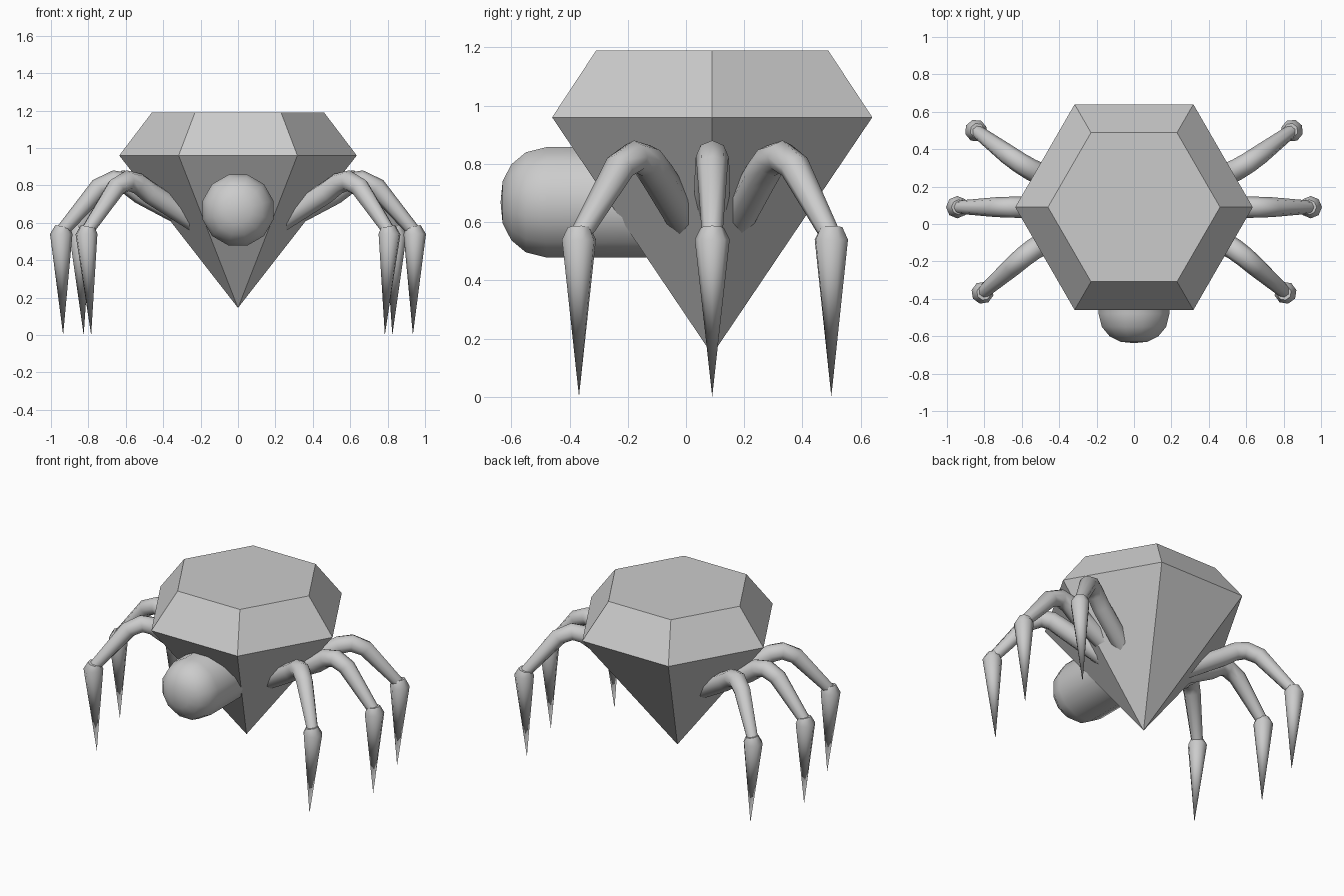
import bpy, bmesh, math
from mathutils import Vector

cube = bpy.data.objects.get("Cube")
if cube:
    bpy.data.objects.remove(cube)

gray = bpy.data.materials.new("plain_gray")
gray.use_nodes = True
tone = (0.6, 0.6, 0.6, 1)
gray.diffuse_color = tone
gray.node_tree.nodes["Principled BSDF"].inputs["Base Color"].default_value = tone

CENTRE_Y = 0.09


def loft(name, points, radii, side, sides, smooth=True, phase=0.0):
    """Skin rings along a path; a zero radius closes to a point."""
    bm = bmesh.new()
    points = [Vector(p) for p in points]
    side = Vector(side).normalized()
    rings = []
    for i, (p, r) in enumerate(zip(points, radii)):
        if r == 0:
            rings.append([bm.verts.new(p)])
            continue
        along = points[min(i + 1, len(points) - 1)] - points[max(i - 1, 0)]
        across = side - along * (side.dot(along) / along.length_squared)
        across.normalize()
        other = along.normalized().cross(across)
        angles = [2 * math.pi * k / sides + phase for k in range(sides)]
        rings.append([bm.verts.new(p + r * (across * math.cos(a) + other * math.sin(a)))
                      for a in angles])
    for a, b in zip(rings, rings[1:]):
        for k in range(sides):
            n = (k + 1) % sides
            corners = [a[k % len(a)], a[n % len(a)], b[n % len(b)], b[k % len(b)]]
            bm.faces.new(list(dict.fromkeys(corners)))
    for ring in (rings[0], rings[-1]):
        if len(ring) > 1:
            bm.faces.new(ring)
    bmesh.ops.recalc_face_normals(bm, faces=bm.faces)
    mesh = bpy.data.meshes.new(name)
    bm.to_mesh(mesh)
    bm.free()
    mesh.materials.append(gray)
    obj = bpy.data.objects.new(name, mesh)
    bpy.context.collection.objects.link(obj)
    if smooth:
        bpy.ops.object.select_all(action='DESELECT')
        obj.select_set(True)
        bpy.context.view_layer.objects.active = obj
        bpy.ops.object.shade_smooth_by_angle(angle=math.radians(50))
    return obj


# Faceted gem body
loft("gem_body", [(0, CENTRE_Y, z) for z in (0.145, 0.96, 1.19)],
     [0, 0.635, 0.46], (1, 0, 0), 6, smooth=False)

# Rounded head running into the body
head_y = [-0.637, -0.63, -0.60, -0.55, -0.48, 0.1]
loft("head", [(0, y, 0.668) for y in head_y],
     [0, 0.075, 0.135, 0.178, 0.196, 0.196], (1, 0, 0), 12, phase=math.pi / 12)

# Legs: bent tube plus pointed claw, three on each side
heights = [0.59, 0.76, 0.81, 0.825, 0.79, 0.55]
tube_radii = [0.06, 0.06, 0.058, 0.056, 0.053, 0.035]
middle_x = [0.20, 0.52, 0.59, 0.66, 0.74, 0.945]
outer_x = [0.20, 0.47, 0.535, 0.59, 0.65, 0.81]
outer_y = [0.08, 0.18, 0.215, 0.255, 0.305, 0.44]
layout = [("front", outer_x, -1.04, 0.785), ("middle", middle_x, 0, 0.935),
          ("back", outer_x, 0.93, 0.825)]

for row, xs, spread, tip_x in layout:
    shift = 0.035 if row == "back" else 0
    for label, s in (("left", 1), ("right", -1)):
        path = [(s * (x + shift * i / 5), CENTRE_Y + y * spread, z)
                for i, (x, y, z) in enumerate(zip(xs, outer_y, heights))]
        run = Vector(path[-1]) - Vector(path[0])
        side = (-run.y, run.x, 0)
        loft(f"{row}_{label}_leg", path, tube_radii, side, 8)
        ankle = Vector(path[-1])
        tip = Vector((s * tip_x, ankle.y, 0))
        top = ankle + Vector((-s * 0.008, 0, 0.03))
        loft(f"{row}_{label}_claw", [top, ankle - Vector((0, 0, 0.01)), tip],
             [0.04, 0.06, 0], side, 8)
